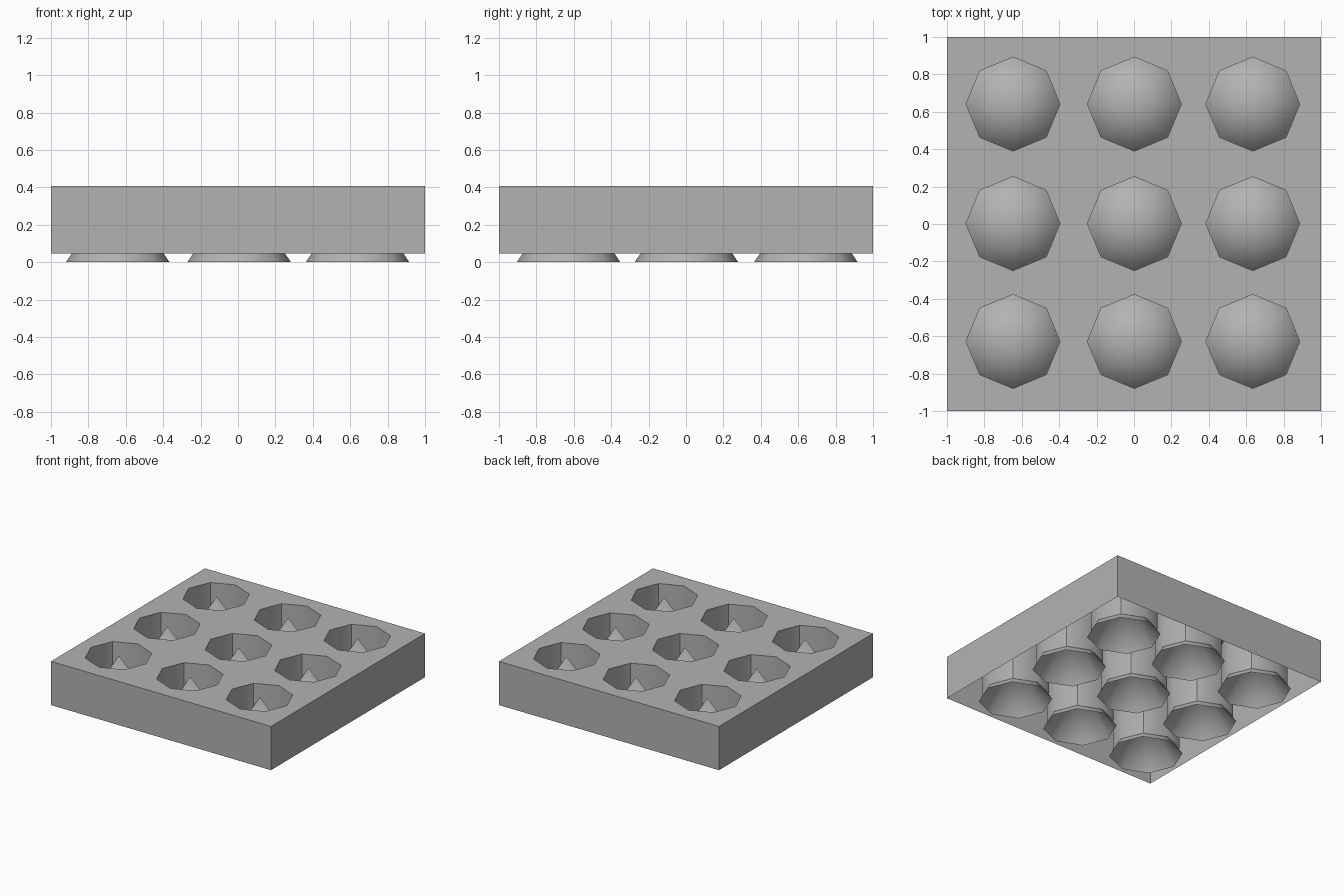
import bpy, bmesh
from math import cos, sin, pi

if "Cube" in bpy.data.objects:
    bpy.data.objects.remove(bpy.data.objects["Cube"])

TOP, SKIRT = 0.406, 0.047
HOLE_R, CONE_R, SIDES = 0.251, 0.277, 8
XS = (-0.647, 0.002, 0.635)
YS = (-0.628, 0.002, 0.641)
CONE_SHIFT = 0.004      # cones sit slightly right of the holes

grey = bpy.data.materials.new("grey")
grey.diffuse_color = (0.45, 0.45, 0.45, 1)
grey.use_nodes = True
grey.node_tree.nodes["Principled BSDF"].inputs["Base Color"].default_value = grey.diffuse_color


def ring(bm, cx, cy, r, z):
    return [bm.verts.new((cx + r * cos(2 * pi * i / SIDES),
                          cy + r * sin(2 * pi * i / SIDES), z))
            for i in range(SIDES)]


def loop_edges(bm, verts):
    return [bm.edges.new((verts[i - 1], verts[i])) for i in range(len(verts))]


def finish(bm, name, smooth):
    for f in bm.faces:
        f.smooth = smooth
    mesh = bpy.data.meshes.new(name)
    bm.to_mesh(mesh)
    bm.free()
    mesh.materials.append(grey)
    obj = bpy.data.objects.new(name, mesh)
    bpy.context.collection.objects.link(obj)
    return obj


# Top plate with nine octagonal holes
bm = bmesh.new()
corners = [bm.verts.new((x, y, TOP)) for x, y in ((-1, -1), (1, -1), (1, 1), (-1, 1))]
edges = loop_edges(bm, corners)
for x in XS:
    for y in YS:
        edges += loop_edges(bm, ring(bm, x, y, HOLE_R, TOP))
bmesh.ops.triangle_fill(bm, use_beauty=True, edges=edges, normal=(0, 0, 1))

# Thin skirt around the plate, open underneath
lower = [bm.verts.new((v.co.x, v.co.y, SKIRT)) for v in corners]
for i in range(4):
    bm.faces.new((corners[i - 1], lower[i - 1], lower[i], corners[i]))
finish(bm, "tray_shell", False)

# Octagonal well walls hanging from the holes, creased on the diagonals
bm = bmesh.new()
for x in XS:
    for y in YS:
        a, b = ring(bm, x, y, HOLE_R, TOP), ring(bm, x, y, HOLE_R, SKIRT)
        for i in range(SIDES):
            bm.faces.new((a[i - 1], b[i - 1], b[i], a[i]))
        for i in range(1, SIDES, 2):
            bm.edges.get((a[i], b[i])).smooth = False
finish(bm, "well_walls", True)

# Hollow cones rising inside the wells
bm = bmesh.new()
for x in XS:
    for y in YS:
        base = ring(bm, x + CONE_SHIFT, y, CONE_R, 0)
        tip = bm.verts.new((x + CONE_SHIFT, y, TOP))
        for i in range(SIDES):
            bm.faces.new((base[i - 1], base[i], tip))
finish(bm, "well_cones", True)
